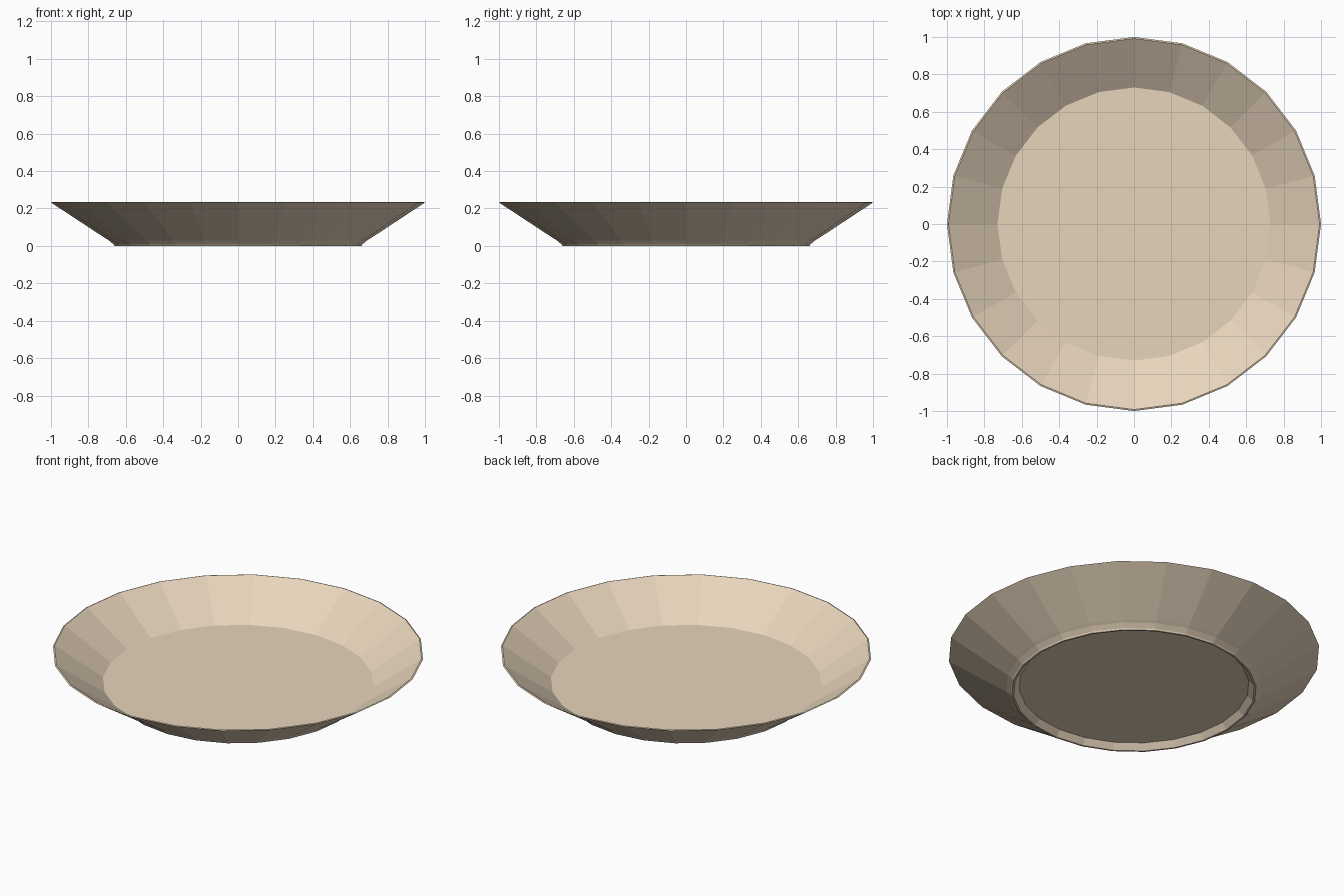
import bpy
import bmesh
from math import cos, sin, tau

if "Cube" in bpy.data.objects:
    bpy.data.objects.remove(bpy.data.objects["Cube"])

SIDES = 24

clay = bpy.data.materials.new("beige_ceramic")
clay.diffuse_color = (0.80, 0.66, 0.50, 1.0)
clay.use_nodes = True
clay.node_tree.nodes["Principled BSDF"].inputs["Base Color"].default_value = clay.diffuse_color


def lathe(name, profile, sides):
    """Turn a radius/height profile around z; radius 0 ends become flat discs."""
    bm = bmesh.new()
    rings = [[bm.verts.new((r * cos(tau * i / sides), r * sin(tau * i / sides), z))
              for i in range(sides)] for r, z in profile]
    for a, b in zip(rings, rings[1:]):
        for i in range(sides):
            j = (i + 1) % sides
            bm.faces.new((a[i], a[j], b[j], b[i]))
    bm.faces.new(rings[0])
    bm.faces.new(rings[-1])
    bmesh.ops.recalc_face_normals(bm, faces=bm.faces)
    mesh = bpy.data.meshes.new(name)
    bm.to_mesh(mesh)
    bm.free()
    mesh.materials.append(clay)
    obj = bpy.data.objects.new(name, mesh)
    bpy.context.collection.objects.link(obj)
    return obj


# One closed section: floor edge, thin rim, sloped outside, foot ring, recessed base
lathe("plate", [
    (0.73, 0.058),
    (0.992, 0.235),
    (1.00, 0.232),
    (0.705, 0.038),
    (0.69, 0.029),
    (0.665, 0.008),
    (0.66, 0.0),
    (0.65, 0.0),
    (0.62, 0.033),
], SIDES)
